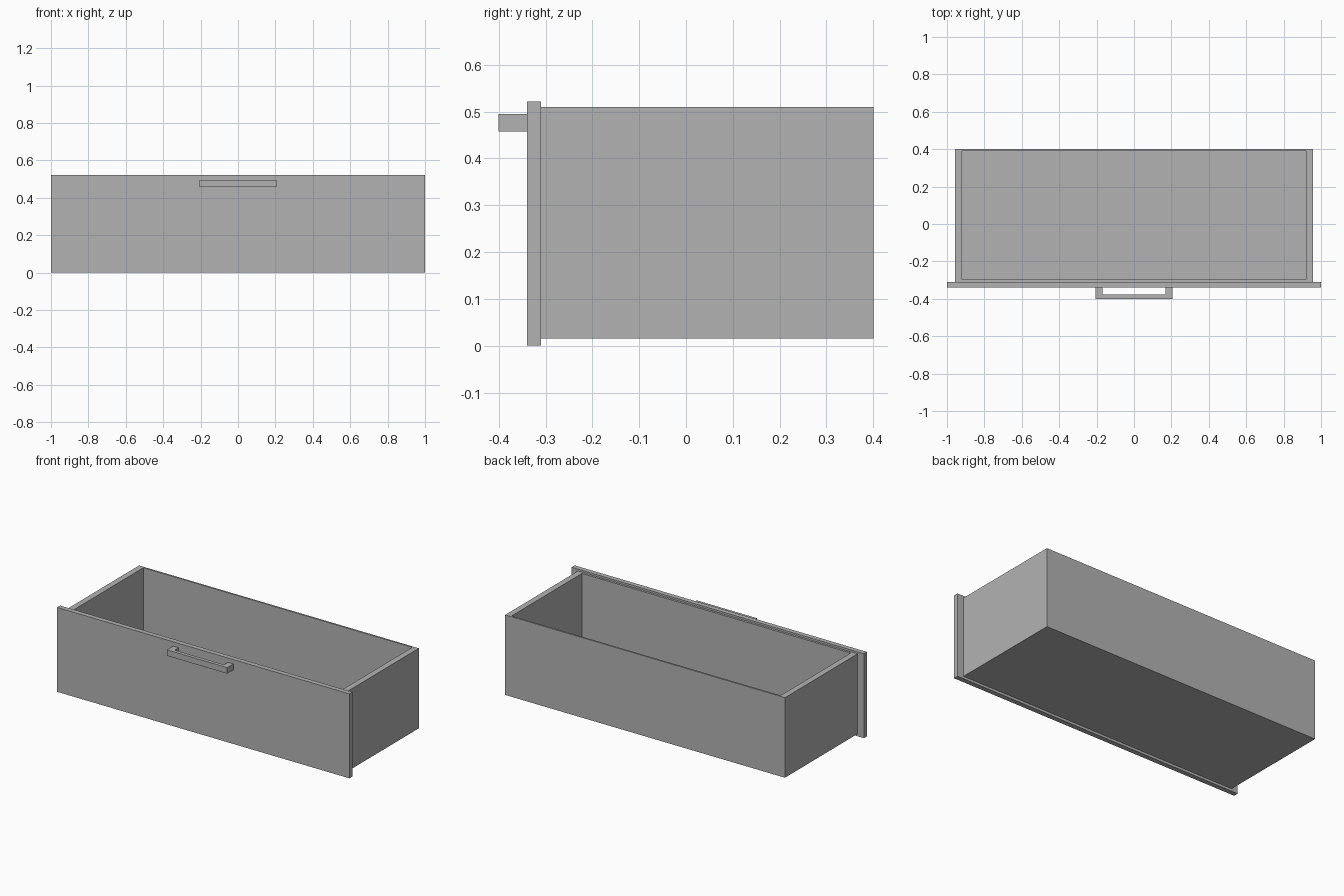
import bpy
import bmesh
from mathutils import Vector

old = bpy.data.objects.get("Cube")
if old:
    bpy.data.objects.remove(old, do_unlink=True)

# Single grey finish
grey = bpy.data.materials.new("plain_grey")
grey.use_nodes = True
colour = (0.45, 0.45, 0.45, 1)
grey.diffuse_color = colour
grey.node_tree.nodes["Principled BSDF"].inputs["Base Color"].default_value = colour


def finish(bm, name):
    bmesh.ops.recalc_face_normals(bm, faces=bm.faces)
    mesh = bpy.data.meshes.new(name)
    bm.to_mesh(mesh)
    bm.free()
    mesh.materials.append(grey)
    obj = bpy.data.objects.new(name, mesh)
    bpy.context.collection.objects.link(obj)
    return obj


def box(low, high):
    low, high = Vector(low), Vector(high)
    bm = bmesh.new()
    bmesh.ops.create_cube(bm, size=1)
    for v in bm.verts:
        v.co = (low + high) / 2 + v.co * (high - low)
    return bm


# Drawer tray: a box whose top is inset and pushed down to the floor
bm = box((-0.957, -0.31, 0.015), (0.957, 0.4, 0.51))
top = max(bm.faces, key=lambda f: f.calc_center_median().z)
bmesh.ops.inset_region(bm, faces=[top], thickness=0.01)
for v in top.verts:
    v.co.x = 0.92 if v.co.x > 0 else -0.92
    v.co.y = 0.389 if v.co.y > 0 else -0.297
well = bmesh.ops.extrude_face_region(bm, geom=[top])["geom"]
for v in well:
    if isinstance(v, bmesh.types.BMVert):
        v.co.z = 0.03
if top.is_valid:
    bmesh.ops.delete(bm, geom=[top], context="FACES_ONLY")
finish(bm, "drawer_tray")

# Front panel, overhanging the tray on all sides
finish(box((-1, -0.34, 0), (1, -0.31, 0.522)), "front_panel")

# Handle: a square U profile extruded upwards
half = [(0.169, -0.378), (0.169, -0.34), (0.206, -0.34), (0.206, -0.4)]
outline = half + [(-x, y) for x, y in reversed(half)]
bm = bmesh.new()
face = bm.faces.new([bm.verts.new((x, y, 0.458)) for x, y in outline])
raised = bmesh.ops.extrude_face_region(bm, geom=[face])["geom"]
bmesh.ops.translate(bm, vec=(0, 0, 0.037),
                    verts=[g for g in raised if isinstance(g, bmesh.types.BMVert)])
finish(bm, "handle")
